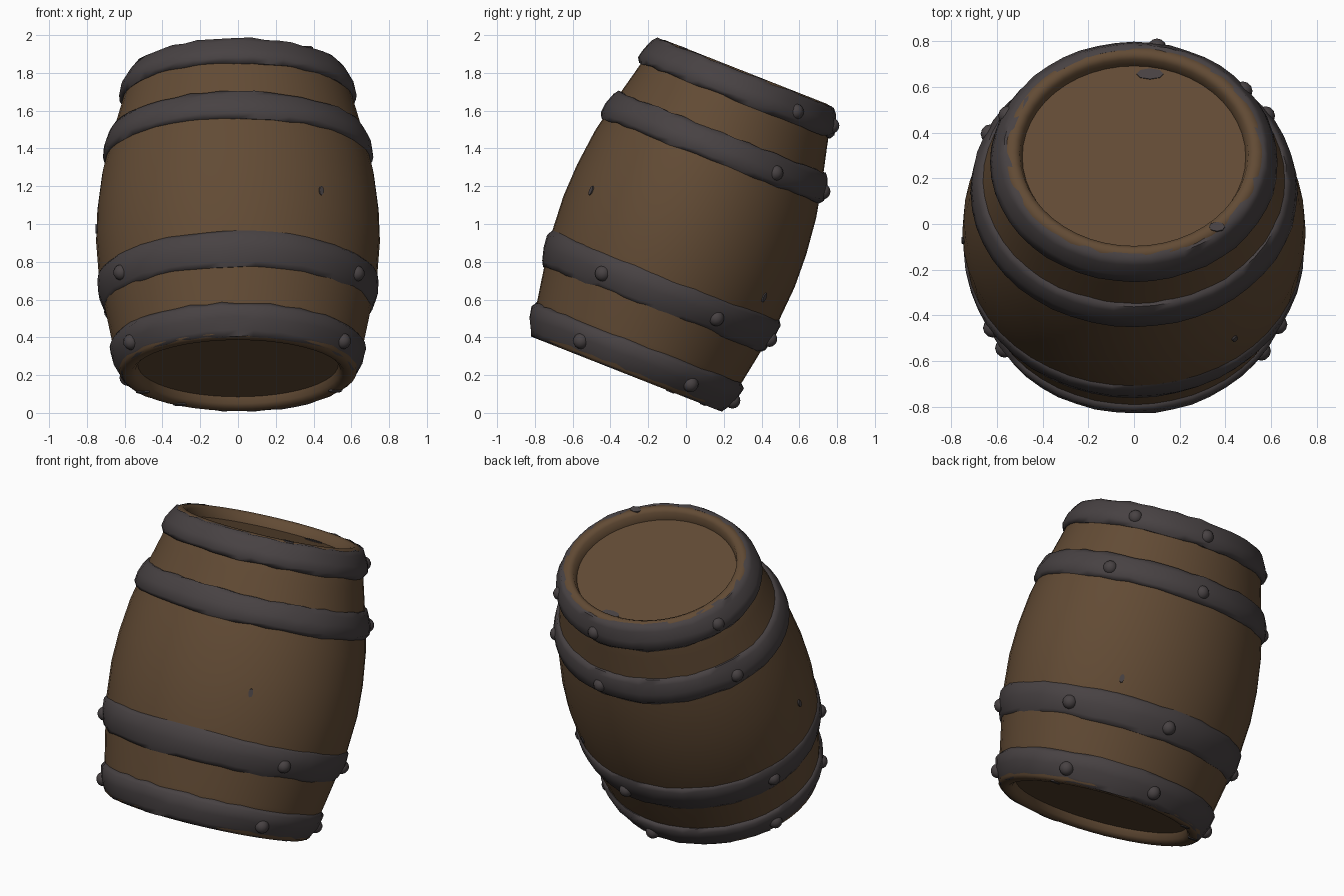
import bpy, bmesh, math, random
from mathutils import Matrix, Vector

random.seed(4)
cube = bpy.data.objects.get("Cube")
if cube:
    bpy.data.objects.remove(cube, do_unlink=True)

SIDES = 48
WOOD_WIDE, IRON_WIDE = 1.142, 1.125  # the barrel is slightly wider than deep
TILT = Matrix.Translation((0, 0, 1.0)) @ Matrix.Rotation(math.radians(-21.5), 4, 'X')


def material(name, rgb):
    m = bpy.data.materials.new(name)
    m.use_nodes = True
    m.diffuse_color = (*rgb, 1)
    m.node_tree.nodes["Principled BSDF"].inputs["Base Color"].default_value = (*rgb, 1)
    return m


WOOD = material("brown wood", (0.122, 0.07, 0.035))
IRON = material("dark iron", (0.064, 0.054, 0.056))


def finish(name, bm, mat, matrix):
    bmesh.ops.remove_doubles(bm, verts=bm.verts, dist=0.0001)
    bmesh.ops.recalc_face_normals(bm, faces=bm.faces)
    mesh = bpy.data.meshes.new(name)
    bm.to_mesh(mesh)
    bm.free()
    mesh.materials.append(mat)
    obj = bpy.data.objects.new(name, mesh)
    bpy.context.collection.objects.link(obj)
    obj.matrix_world = matrix
    bpy.ops.object.select_all(action='DESELECT')
    obj.select_set(True)
    bpy.context.view_layer.objects.active = obj
    bpy.ops.object.shade_smooth_by_angle(angle=math.radians(60))


def around(angle, r, h, wide):
    return Vector((wide * r * math.cos(angle), r * math.sin(angle), h))


def lathe(name, profile, mat, wide, closed=False, wobble=0.0):
    """Turn a (radius, height) profile into an oval body on the tilted axis."""
    bm = bmesh.new()
    rings = []
    for i in range(SIDES):
        a = math.tau * i / SIDES
        rings.append([bm.verts.new(around(a, r + random.uniform(-.3, .3) * wobble,
                                          h + random.uniform(-1, 1) * wobble, wide))
                      for r, h in profile])
    count = len(profile)
    for i, ring in enumerate(rings):
        nxt = rings[(i + 1) % SIDES]
        for j in range(count if closed else count - 1):
            k = (j + 1) % count
            bm.faces.new((ring[j], nxt[j], nxt[k], ring[k]))
    finish(name, bm, mat, TILT)


# Staves, rounded rims and recessed heads in one turned body
lathe("barrel_body", [
    (0, -.8), (.465, -.8), (.475, -.835), (.495, -.855), (.53, -.855), (.55, -.84),
    (.585, -.66), (.613, -.5), (.645, -.3), (.658, -.1), (.652, .08), (.63, .28),
    (.595, .45), (.546, .65), (.505, .83), (.49, .858), (.46, .865), (.438, .85),
    (.428, .8), (0, .8)], WOOD, WOOD_WIDE)

# Iron hoops: bottom height, bottom radius, top height, top radius, rivet angles
BACK = (35, 82, 157)
FRONT = (-28, -152)
HOOPS = {
    "bottom_hoop": (-.85, .563, -.68, .605, BACK + FRONT),
    "lower_hoop": (-.485, .638, -.295, .664, BACK + FRONT),
    "upper_hoop": (.36, .638, .52, .612, BACK),
    "top_hoop": (.705, .562, .858, .524, BACK),
}

for name, (h0, r0, h1, r1, angles) in HOOPS.items():
    e = .024
    lathe(name, [(r0 - .045, h0), (r0 - .018, h0), (r0 - .002, h0 + e),
                 ((r0 + r1) / 2 + .006, (h0 + h1) / 2),
                 (r1 - .002, h1 - e), (r1 - .018, h1), (r1 - .045, h1)],
          IRON, IRON_WIDE, closed=True, wobble=.006)
    # Low domed rivets on the hoop
    bm = bmesh.new()
    for deg in angles:
        a = math.radians(deg + random.uniform(-4, 4))
        spot = around(a, (r0 + r1) / 2 - .01, (h0 + h1) / 2 - .015, IRON_WIDE)
        bmesh.ops.create_uvsphere(bm, u_segments=12, v_segments=8, radius=.042,
                                  matrix=Matrix.Translation(spot))
    finish(name + "_rivets", bm, IRON, TILT)


def fleck(name, spot, normal, width, height):
    """Thin dark fleck lying on the wood."""
    bm = bmesh.new()
    bmesh.ops.create_cone(bm, cap_ends=True, segments=8, radius1=1, radius2=1, depth=1)
    bmesh.ops.scale(bm, vec=(width, height, .009), verts=bm.verts)
    turn = normal.to_track_quat('Z', 'Y').to_matrix().to_4x4()
    finish(name, bm, IRON, TILT @ Matrix.Translation(spot) @ turn)


# Stray flecks on the staves
for i, (deg, r, h) in enumerate(((-54, .657, -.02), (185, .659, -.05), (54, .653, -.21))):
    a = math.radians(deg)
    fleck(f"stave_fleck_{i + 1}", around(a, r, h, WOOD_WIDE),
          Vector((math.cos(a) / WOOD_WIDE, math.sin(a), 0)), .014, .026)

# Stray flecks on the top head and both rims
UP, DOWN = Vector((0, 0, 1)), Vector((0, 0, -1))
fleck("head_fleck", Vector((.07, .39, .8)), UP, .06, .025)
fleck("top_rim_fleck", around(math.radians(-48), .475, .862, WOOD_WIDE), UP, .035, .022)
for i, deg in enumerate((122, 150, 28)):
    fleck(f"bottom_rim_fleck_{i + 1}",
          around(math.radians(deg), .51, -.855, WOOD_WIDE), DOWN, .035, .016)
